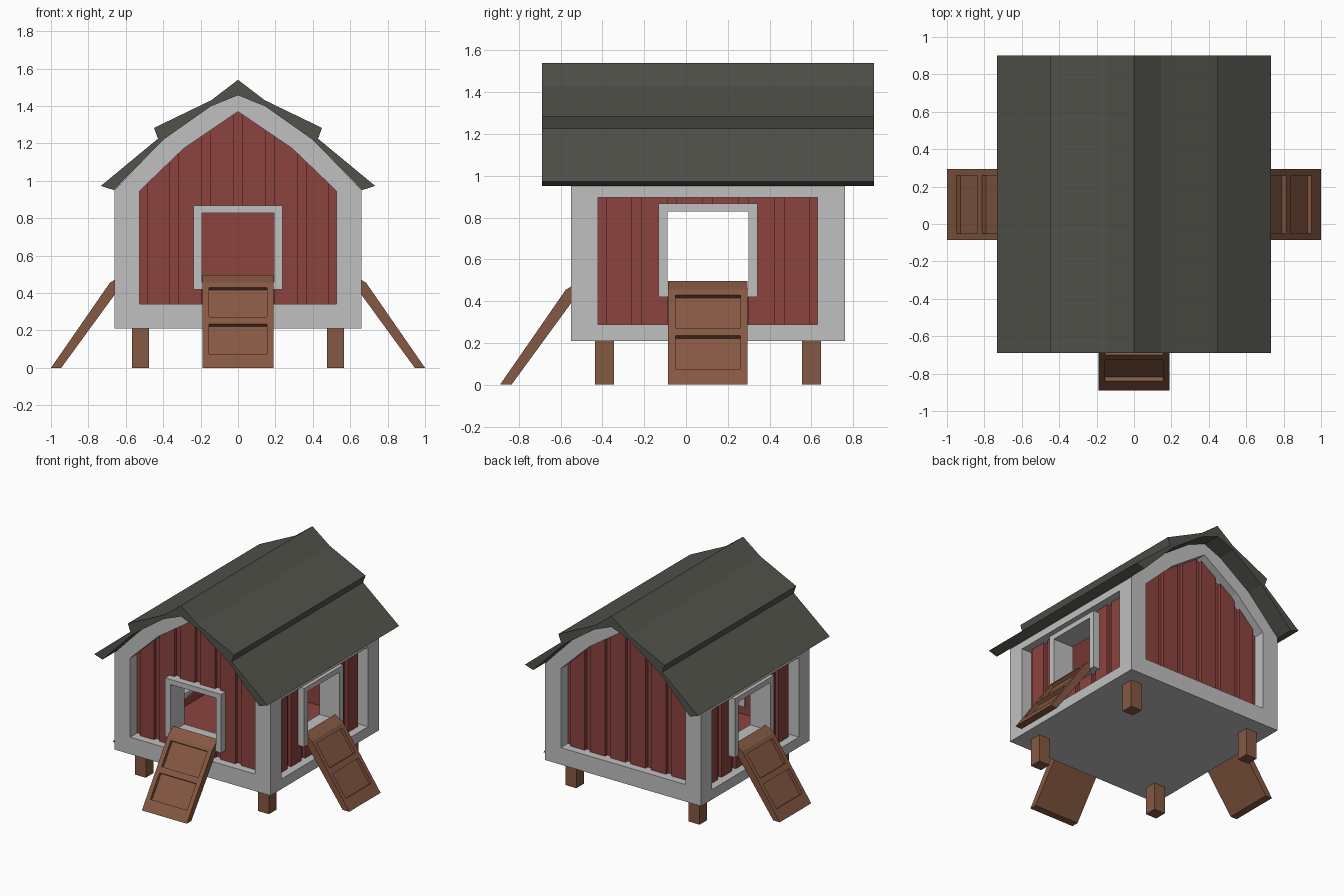
import bpy, bmesh, math
from mathutils import Matrix, Vector

if "Cube" in bpy.data.objects:
    bpy.data.objects.remove(bpy.data.objects["Cube"])

CY = 0.105            # centre of the house in y
WY, WX = 0.655, 0.66  # half depth and half width of the house


def material(name, rgb):
    m = bpy.data.materials.new(name)
    m.diffuse_color = (*rgb, 1)
    m.use_nodes = True
    m.node_tree.nodes["Principled BSDF"].inputs["Base Color"].default_value = m.diffuse_color
    return m


GREY = material("pale grey trim", (0.53, 0.53, 0.53))
RED = material("barn red", (0.262, 0.057, 0.049))
BROWN = material("brown wood", (0.235, 0.098, 0.055))
ROOF = material("dark roof", (0.083, 0.085, 0.071))


def prism(name, pts, y0, y1, mat=None, angle=0):
    """Extrude an (x, z) profile along y, then turn it about the house centre."""
    bm = bmesh.new()
    a = [bm.verts.new((x, y0, z)) for x, z in pts]
    b = [bm.verts.new((x, y1, z)) for x, z in pts]
    bm.faces.new(a)
    bm.faces.new(b[::-1])
    for i in range(len(pts)):
        j = (i + 1) % len(pts)
        bm.faces.new((a[j], a[i], b[i], b[j]))
    bmesh.ops.recalc_face_normals(bm, faces=bm.faces)
    bm.transform(Matrix.Translation((0, CY, 0)) @ Matrix.Rotation(math.radians(angle), 4, 'Z'))
    me = bpy.data.meshes.new(name)
    bm.to_mesh(me)
    bm.free()
    ob = bpy.data.objects.new(name, me)
    bpy.context.collection.objects.link(ob)
    if mat:
        me.materials.append(mat)
    return ob


def rect(x0, x1, z0, z1):
    return [(x0, z0), (x1, z0), (x1, z1), (x0, z1)]


def mirrored(half):
    """Right half of a profile, bottom to top, last point on the axis."""
    return half + [(-x, z) for x, z in reversed(half) if x > 0]


def cut(ob, cutters):
    bpy.context.view_layer.objects.active = ob
    for c in cutters:
        m = ob.modifiers.new("cut", 'BOOLEAN')
        m.operation, m.solver, m.object = 'DIFFERENCE', 'EXACT', c
        bpy.ops.object.modifier_apply(modifier=m.name)
        bpy.data.objects.remove(c, do_unlink=True)


OUTER = mirrored([(0.66, 0.21), (0.66, 0.95), (0.40, 1.22), (0.144, 1.40), (0, 1.458)])
GABLE = mirrored([(0.527, 0.34), (0.527, 0.945), (0.29, 1.173), (0, 1.37)])
CAVITY = mirrored([(0.48, 0.36), (0.48, 0.93), (0.29, 1.10), (0, 1.28)])
SIDE = rect(-0.525, 0.525, 0.287, 0.895)

# name, turn, distance of wall, panel outline, has a door
WALLS = [("front", 0, WY, GABLE, True), ("right", 90, WX, SIDE, True),
         ("back", 180, WY, GABLE, False), ("left", -90, WX, SIDE, True)]

# House shell: solid block with recessed panels, hollow room and door holes
shell = prism("house_shell", OUTER, -WY, WY, GREY)
cutters = [prism("room", CAVITY, -0.485, 0.485)]
for name, ang, w, outline, door in WALLS:
    cutters.append(prism("recess", outline, -w - 0.1, -w + 0.085, None, ang))
    if door:
        cutters.append(prism("hole", rect(-0.215, 0.215, 0.44, 0.85), -w - 0.1, -0.4, None, ang))
cut(shell, cutters)

# Recessed wall faces, room walls and room floor are red
shell.data.materials.clear()
shell.data.materials.append(GREY)
shell.data.materials.append(RED)
for f in shell.data.polygons:
    c = f.center - Vector((0, CY, 0))
    n = f.normal
    f.material_index = 0
    for k in (0, 1):
        v = abs(c[k])
        if abs(n[k]) > 0.9 and min(abs(v - 0.5725), abs(v - 0.4825)) < 0.01:
            f.material_index = 1
    if n.z > 0.9 and abs(c.z - 0.36) < 0.005:
        f.material_index = 1


def ramp(name, ang, w):
    """Sloping plank with a bent top lip and two sunken panels."""
    def at(z):
        return w + 0.34 - z * 0.315 / 0.455, z
    pts = [(w + 0.285, 0), at(0), at(0.075), at(0.235), at(0.272), at(0.43), at(0.455),
           (w - 0.045, 0.497), (w - 0.045, 0.452)]
    ob = prism(name, pts, -0.19, 0.19, BROWN)
    bm = bmesh.new()
    bm.from_mesh(ob.data)
    for y in (-0.155, 0.155):
        bmesh.ops.bisect_plane(bm, geom=bm.verts[:] + bm.edges[:] + bm.faces[:],
                               plane_co=(0, CY + y, 0), plane_no=(0, 1, 0))
    bm.normal_update()
    panels = []
    for f in bm.faces:
        c = f.calc_center_median()
        if (f.normal.x > 0.5 and f.normal.z > 0.3 and abs(c.y - CY) < 0.1
                and (abs(c.z - 0.155) < 0.01 or abs(c.z - 0.351) < 0.01)):
            panels.append(f)
    bmesh.ops.inset_individual(bm, faces=panels, thickness=0.0005, depth=-0.024)
    mid = Matrix.Translation((0, CY, 0))
    bm.transform(mid @ Matrix.Rotation(math.radians(ang - 90), 4, 'Z') @ mid.inverted())
    bm.to_mesh(ob.data)
    bm.free()


for name, ang, w, outline, door in WALLS:
    # Vertical boards with grooves between them
    boards = prism(name + "_boards", outline, -w + 0.06, -w + 0.087, RED, ang)
    grooves = [prism("groove", rect(u - 0.0225, u + 0.0225, 0.1, 1.6), -w, -w + 0.2, None, ang)
               for u in (-0.51, -0.344, -0.172, 0, 0.172, 0.344, 0.51)]
    if door:
        grooves.append(prism("hole", rect(-0.215, 0.215, 0.44, 0.85), -w, -w + 0.2, None, ang))
    cut(boards, grooves)
    if door:
        # Deep door frame and its ramp
        frame = prism(name + "_door_frame", rect(-0.237, 0.237, 0.42, 0.868),
                      -w + 0.008, -w + 0.18, GREY, ang)
        cut(frame, [prism("hole", rect(-0.193, 0.193, 0.46, 0.829), -w - 0.1, -w + 0.3, None, ang)])
        ramp(name + "_ramp", ang, w)

# Stepped roof
TOP = [(0.733, 0.973), (0.428, 1.225), (0.449, 1.283), (0.144, 1.43), (0, 1.54)]
UNDER = [(0, 1.457), (0.144, 1.399), (0.40, 1.219), (0.663, 0.95)]
roof = TOP + [(-x, z) for x, z in TOP[-2::-1]] + [(-x, z) for x, z in UNDER[:0:-1]] + UNDER
prism("roof", roof, -0.795, 0.795, ROOF)

# Legs
for sx, side in ((-1, "left"), (1, "right")):
    for sy, end in ((-1, "front"), (1, "back")):
        x, y = sx * 0.521, sy * 0.495
        prism(f"{end}_{side}_leg", rect(x - 0.046, x + 0.046, 0, 0.215), y - 0.046, y + 0.046, BROWN)
